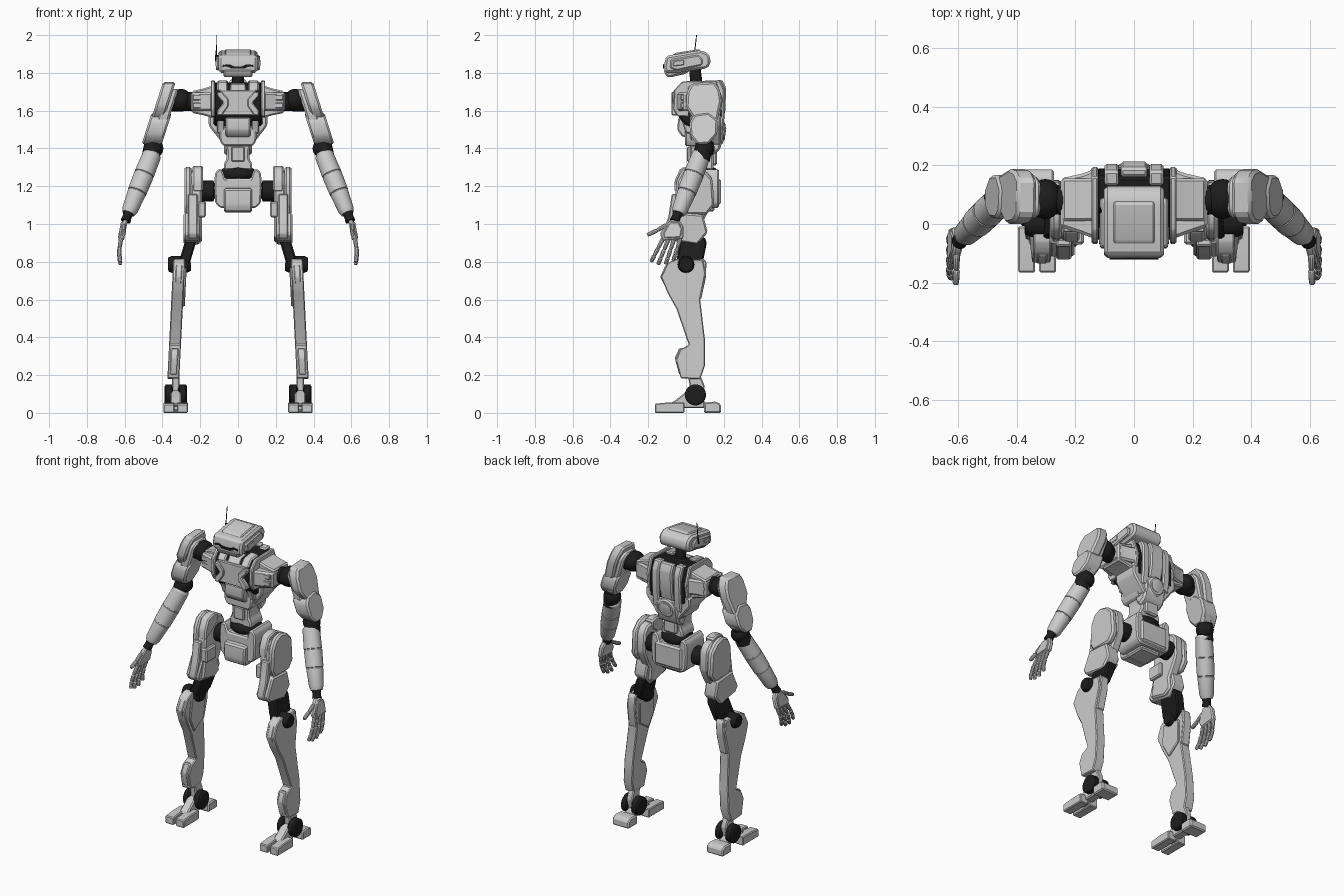
import bpy, bmesh, math
from mathutils import Vector

DARK = bpy.data.materials.new("dark_joint")
DARK.diffuse_color = (0.012, 0.012, 0.012, 1)


def finish(name, bm, dark=False, mirror=False, bevel=0.0):
    bmesh.ops.recalc_face_normals(bm, faces=bm.faces)
    if bevel:
        edges = [e for e in bm.edges if e.calc_face_angle(0) > 0.35]
        bmesh.ops.bevel(bm, geom=edges, offset=bevel, segments=1, affect='EDGES', clamp_overlap=True)
    me = bpy.data.meshes.new(name)
    bm.to_mesh(me)
    bm.free()
    ob = bpy.data.objects.new(name, me)
    bpy.context.collection.objects.link(ob)
    if dark:
        me.materials.append(DARK)
    if mirror:
        m = ob.modifiers.new("Mirror", 'MIRROR')
        m.use_mirror_merge = False
    return ob


def prism(name, axis, pts, lo, hi, bevel=0.008, lean=None, **kw):
    """Extrude a profile along an axis; lean=(slope, z0) shears x with height."""
    bm = bmesh.new()
    i = 'xyz'.index(axis)

    def ring(h):
        out = []
        for p in pts:
            c = list(p)
            c.insert(i, h)
            if lean:
                c[0] += lean[0] * (c[2] - lean[1])
            out.append(bm.verts.new(c))
        return out
    a, b = ring(lo), ring(hi)
    bm.faces.new(a)
    bm.faces.new(b)
    for k in range(len(a)):
        j = (k + 1) % len(a)
        bm.faces.new((a[k], a[j], b[j], b[k]))
    return finish(name, bm, bevel=bevel, **kw)


def box(name, x, y, z, bevel=0.008, **kw):
    return prism(name, 'x', [(y[0], z[0]), (y[1], z[0]), (y[1], z[1]), (y[0], z[1])], x[0], x[1], bevel, **kw)


def sym(half):
    """Complete a right-half (x, z) profile to a symmetric outline."""
    return half + [(-x, z) for x, z in reversed(half)]


def lathe(name, p0, p1, prof, n=24, **kw):
    """Turned part along p0-p1 with (position 0..1, radius) profile."""
    bm = bmesh.new()
    p0, d = Vector(p0), Vector(p1) - Vector(p0)
    q = d.to_track_quat('Z', 'Y')
    rings = [[bm.verts.new(p0 + d * t + q @ Vector((r * math.cos(6.28319 * k / n), r * math.sin(6.28319 * k / n), 0)))
              for k in range(n)] for t, r in prof]
    bm.faces.new(rings[0])
    bm.faces.new(rings[-1])
    for a, b in zip(rings, rings[1:]):
        for k in range(n):
            j = (k + 1) % n
            bm.faces.new((a[k], a[j], b[j], b[k]))
    return finish(name, bm, **kw)


def ball(name, c, s, **kw):
    bm = bmesh.new()
    bmesh.ops.create_uvsphere(bm, u_segments=24, v_segments=14, radius=1)
    for v in bm.verts:
        v.co = Vector(c) + Vector(v.co[k] * s[k] for k in range(3))
    return finish(name, bm, dark=True, **kw)


def disc(name, p0, p1, r, dark=False, mirror=False):
    return lathe(name, p0, p1, [(0, r * .82), (.15, r), (.85, r), (1, r * .82)], dark=dark, mirror=mirror)


M = dict(mirror=True)
MD = dict(mirror=True, dark=True)

# Head
prism("head_shell", 'x', [(-.118, 1.835), (-.105, 1.89), (.08, 1.92), (.115, 1.905), (.13, 1.88), (.128, 1.84), (.105, 1.822), (-.05, 1.8), (-.11, 1.8)], -.102, .102, .012)
prism("head_lid", 'x', [(-.08, 1.88), (-.06, 1.905), (.07, 1.926), (.09, 1.9)], -.07, .07, .006)
prism("jaw", 'x', [(-.108, 1.785), (-.12, 1.82), (-.02, 1.84), (.03, 1.82), (.0, 1.795), (-.09, 1.775)], -.078, .078, .01)
prism("visor", 'y', sym([(.03, 1.822), (.055, 1.835), (.08, 1.832), (.083, 1.84), (.05, 1.846), (.025, 1.835)]), -.121, -.08, .001, dark=True)
prism("ear_plate", 'x', [(-.085, 1.825), (-.08, 1.872), (.065, 1.895), (.09, 1.87), (.085, 1.84), (-.05, 1.812)], .09, .116, .007, **M)
prism("ear_insert", 'x', [(-.07, 1.835), (-.065, 1.862), (-.01, 1.869), (-.01, 1.842)], .11, .12, .003, **M)
lathe("antenna", (-.115, .04, 1.86), (-.115, .056, 2.0), [(0, .006), (.25, .006), (.26, .003), (1, .002)], 8, dark=True)
lathe("neck", (0, .06, 1.70), (0, .045, 1.84), [(0, .055), (.3, .05), (.35, .032), (1, .03)], dark=True)

# Chest
prism("chest_core", 'x', [(-.035, 1.56), (-.055, 1.61), (-.05, 1.7), (-.02, 1.74), (.16, 1.75), (.19, 1.66), (.185, 1.52), (.0, 1.52)], -.13, .13, .01, dark=True)
prism("chest_side_frame", 'x', [(-.045, 1.57), (-.068, 1.61), (-.062, 1.71), (-.02, 1.755), (.16, 1.76), (.195, 1.66), (.18, 1.56)], .122, .144, .005, **M)
prism("chest_center_plate", 'y', sym([(.095, 1.575), (.095, 1.595), (.06, 1.625), (.06, 1.66), (.095, 1.69), (.095, 1.71)]), -.066, .0, .005)
prism("chest_cross_arm", 'y', [(.05, 1.66), (.085, 1.7), (.112, 1.7), (.112, 1.68), (.078, 1.642), (.112, 1.6), (.112, 1.575), (.085, 1.575), (.05, 1.625)], -.077, .0, .005, **M)
prism("collar_pod", 'x', [(-.06, 1.705), (-.025, 1.75), (.05, 1.76), (.05, 1.7)], .055, .11, .007, **M)
prism("collar_bridge", 'x', [(-.055, 1.705), (-.02, 1.74), (.03, 1.745), (.03, 1.7)], -.045, .045, .007)
prism("mount_cone", 'y', [(.13, 1.735), (.18, 1.718), (.245, 1.703), (.245, 1.588), (.18, 1.575), (.13, 1.56)], .01, .155, .008, **M)
prism("shoulder_mount", 'z', [(.135, -.05), (.175, -.035), (.25, -.01), (.25, .155), (.175, .172), (.135, .187)], 1.598, 1.695, .01, **M)
for k in range(2):
    box("mount_rib", (.175, .24), (-.028, .16), (1.612 + k * .043, 1.642 + k * .043), .004, **M)

# Back armour
prism("spine_plate", 'x', [(.16, 1.76), (.19, 1.765), (.213, 1.72), (.208, 1.6), (.19, 1.53), (.15, 1.53)], -.045, .045, .008)
prism("back_panel", 'x', [(.13, 1.755), (.18, 1.762), (.205, 1.71), (.203, 1.56), (.19, 1.47), (.14, 1.47)], .052, .1, .008, **M)
disc("back_disc", (0, .15, 1.485), (0, .203, 1.478), .06)
disc("back_disc_core", (0, .195, 1.48), (0, .209, 1.478), .036)
prism("lower_back", 'x', [(.1, 1.54), (.19, 1.54), (.2, 1.48), (.18, 1.39), (.13, 1.36), (.1, 1.4)], -.075, .075, .012)

# Belly and waist
prism("ribs", 'y', sym([(.08, 1.42), (.1, 1.45), (.155, 1.52), (.155, 1.575), (.06, 1.59)]), .02, .185, .009)
prism("belly_block", 'x', [(-.04, 1.565), (-.047, 1.5), (-.02, 1.462), (.06, 1.46), (.06, 1.575)], -.066, .066, .007)
prism("lower_belly", 'y', sym([(.078, 1.412), (.096, 1.44), (.1, 1.5), (.07, 1.52)]), -.005, .15, .008)
prism("belly_flank", 'x', [(.0, 1.57), (-.025, 1.55), (.0, 1.48), (.1, 1.48), (.1, 1.57)], .072, .112, .006, **M)
prism("waist", 'y', sym([(.075, 1.285), (.075, 1.32), (.06, 1.345), (.06, 1.39), (.07, 1.42)]), .02, .145, .009)
box("waist_front", (-.035, .035), (.005, .05), (1.33, 1.41), .006)
box("waist_rear", (-.045, .045), (.11, .165), (1.31, 1.41), .009)
ball("waist_joint", (0, .085, 1.265), (.098, .088, .05))

# Pelvis and hip joints
prism("pelvis", 'y', sym([(.095, 1.085), (.12, 1.11), (.126, 1.19), (.122, 1.27), (.1, 1.293), (.082, 1.285), (.068, 1.24)]), -.01, .175, .008)
prism("pelvis_front", 'x', [(.03, 1.06), (-.03, 1.065), (-.045, 1.1), (-.038, 1.185), (.03, 1.2)], -.074, .074, .009)
box("pelvis_underside", (-.07, .07), (.0, .15), (1.065, 1.1), .009)
box("pelvis_rear", (-.095, .095), (.15, .185), (1.1, 1.24), .011)
lathe("hip_axle", (.1, .08, 1.175), (.2, .08, 1.175), [(0, .04), (.25, .04), (.3, .056), (1, .056)], **MD)

# Shoulder and upper arm
ball("shoulder_ball", (.302, .085, 1.655), (.058, .068, .06), **M)
lathe("shoulder_axle", (.235, .08, 1.65), (.36, .09, 1.645), [(0, .05), (1, .05)], **MD)
LEAN = dict(lean=(-.32, 1.58), mirror=True)
prism("upper_arm_shell", 'x', [(.005, 1.7), (.03, 1.745), (.15, 1.752), (.18, 1.71), (.188, 1.65), (.165, 1.54), (.045, 1.55), (.0, 1.62)], .385, .452, .011, **LEAN)
prism("upper_arm_core", 'x', [(.02, 1.69), (.05, 1.715), (.14, 1.715), (.165, 1.68), (.15, 1.45), (.12, 1.42), (.06, 1.42), (.03, 1.5)], .358, .42, .01, **LEAN)
prism("upper_arm_cuff", 'x', [(.045, 1.58), (.018, 1.54), (.022, 1.47), (.06, 1.422), (.12, 1.425), (.165, 1.475), (.168, 1.55), (.12, 1.59)], .353, .46, .01, **LEAN)

# Elbow and forearm
ball("elbow", (.447, .1, 1.4), (.052, .052, .05), **M)
lathe("elbow_cuff", (.447, .1, 1.44), (.467, .08, 1.34), [(0, .045), (1, .047)], **MD)
lathe("forearm", (.452, .085, 1.375), (.58, -.04, 1.055),
      [(0, .042), (.03, .05), (.345, .053), (.35, .05), (.36, .05), (.365, .053), (.64, .051), (.645, .047), (.655, .047),
       (.66, .049), (.94, .042), (1, .034)], 28, **M)
lathe("wrist", (.578, -.04, 1.065), (.595, -.06, 1.015), [(0, .028), (.5, .024), (1, .027)], **MD)

# Hand
prism("palm", 'x', [(-.085, 1.02), (-.035, 1.02), (-.012, .985), (-.015, .92), (-.125, .91), (-.138, .95)], .591, .621, .007, lean=(-.2, .98), mirror=True)
prism("hand_back_plate", 'x', [(-.085, 1.01), (-.04, 1.01), (-.022, .975), (-.03, .93), (-.115, .925), (-.12, .95)], .617, .626, .004, lean=(-.2, .98), mirror=True)


def finger(name, pts, r):
    for a, b in zip(pts, pts[1:]):
        lathe(name, a, b, [(0, r * .75), (.12, r), (.85, r * .92), (1, r * .7)], 10, **M)


for y0, y1, z1 in ((-.122, -.185, .8), (-.092, -.148, .785), (-.062, -.108, .787), (-.03, -.068, .805)):
    d, h = y1 - y0, z1 - .922
    finger("finger", [(.619, y0, .922), (.628, y0 + d * .42, .922 + h * .42), (.629, y0 + d * .73, .922 + h * .73), (.622, y1, z1)], .0115)
finger("thumb", [(.605, -.105, .995), (.605, -.155, .965), (.607, -.205, .942)], .012)

# Thigh
prism("thigh_core", 'x', [(-.03, 1.27), (.03, 1.29), (.11, 1.28), (.14, 1.24), (.145, 1.12), (.11, 1.05), (.08, 1.0), (.09, .93), (.04, .9),
                          (-.08, .93), (-.06, 1.03), (-.055, 1.2)], .19, .25, .01, **M)
prism("hip_plate", 'x', [(-.05, 1.23), (-.02, 1.285), (.03, 1.305), (.09, 1.29), (.14, 1.24), (.15, 1.1), (.11, 1.05), (-.03, 1.05), (-.06, 1.1)], .245, .284, .011, **M)
prism("hip_cap", 'x', [(-.06, 1.23), (-.03, 1.295), (.03, 1.31), (.07, 1.3), (.07, 1.25), (.0, 1.2), (-.06, 1.17)], .185, .24, .008, **M)
prism("thigh_lower", 'x', [(-.06, 1.06), (.09, 1.05), (.115, .955), (.06, .89), (-.09, .915), (-.115, .95)], .203, .288, .009, **M)
prism("thigh_front_plate", 'x', [(-.075, 1.16), (-.05, 1.16), (-.06, .94), (-.1, .92), (-.122, .95), (-.093, 1.04)], .213, .265, .006, **M)
box("thigh_inner_block", (.17, .215), (-.07, .03), (1.035, 1.12), .008, **M)

# Knee
prism("knee_link", 'x', [(-.03, .92), (.1, .93), (.11, .9), (.09, .8), (.04, .765), (-.03, .765), (-.05, .81)], .235, .295, .008, lean=(-.3, .86), **MD)
disc("knee_axle", (.25, .0, .788), (.37, .0, .785), .044, **MD)

# Shin
SHIN = dict(lean=(-.05, .5), mirror=True)
prism("shin_plate", 'x', [(-.1, .79), (-.06, .815), (.09, .81), (.103, .74), (.075, .6), (.1, .39), (.1, .25), (.075, .178), (-.028, .183),
                          (-.054, .28), (-.032, .335), (.015, .36), (-.05, .55), (-.095, .63), (-.133, .72)], .295, .358, .005, **SHIN)
prism("knee_guard", 'x', [(-.11, .78), (-.06, .8), (-.06, .67), (-.03, .6), (-.085, .62), (-.137, .72)], .308, .343, .005, **SHIN)
prism("calf_guard", 'x', [(.09, .82), (.108, .8), (.106, .72), (.08, .6), (.04, .6), (.05, .8)], .296, .35, .005, **SHIN)
prism("shin_inner_guard", 'x', [(-.07, .77), (.07, .76), (.06, .62), (-.03, .56), (-.08, .65)], .285, .3, .005, **SHIN)
prism("shin_lower_guard", 'x', [(.02, .34), (-.035, .345), (-.06, .29), (-.035, .2), (.02, .2)], .306, .348, .006, **SHIN)

# Ankle and foot
prism("ankle_strut", 'x', [(.01, .2), (.075, .2), (.1, .14), (.08, .07), (.02, .07), (.02, .14)], .31, .35, .006, **M)
disc("ankle_joint", (.27, .05, .095), (.317, .05, .095), .056, **MD)
disc("ankle_joint_outer", (.343, .05, .095), (.388, .05, .095), .056, **MD)
prism("instep", 'x', [(-.09, .045), (-.06, .065), (.01, .12), (.06, .11), (.1, .06), (.1, .025), (-.05, .025)], .3, .358, .007, **M)
for lo in (.265, .337):
    prism("toe", 'x', [(-.165, 0), (-.165, .048), (-.09, .056), (-.008, .056), (-.008, 0)], lo, lo + .058, .005, **M)
box("foot_bridge", (.28, .38), (-.07, -.012), (.012, .05), .005, **M)
prism("heel", 'x', [(.095, 0), (.095, .055), (.16, .06), (.185, .045), (.185, 0)], .272, .388, .007, **M)

# Smooth round parts while keeping edges sharp
bpy.ops.object.select_all(action='SELECT')
bpy.context.view_layer.objects.active = bpy.data.objects["palm"]
bpy.ops.object.shade_smooth_by_angle(angle=math.radians(28))
